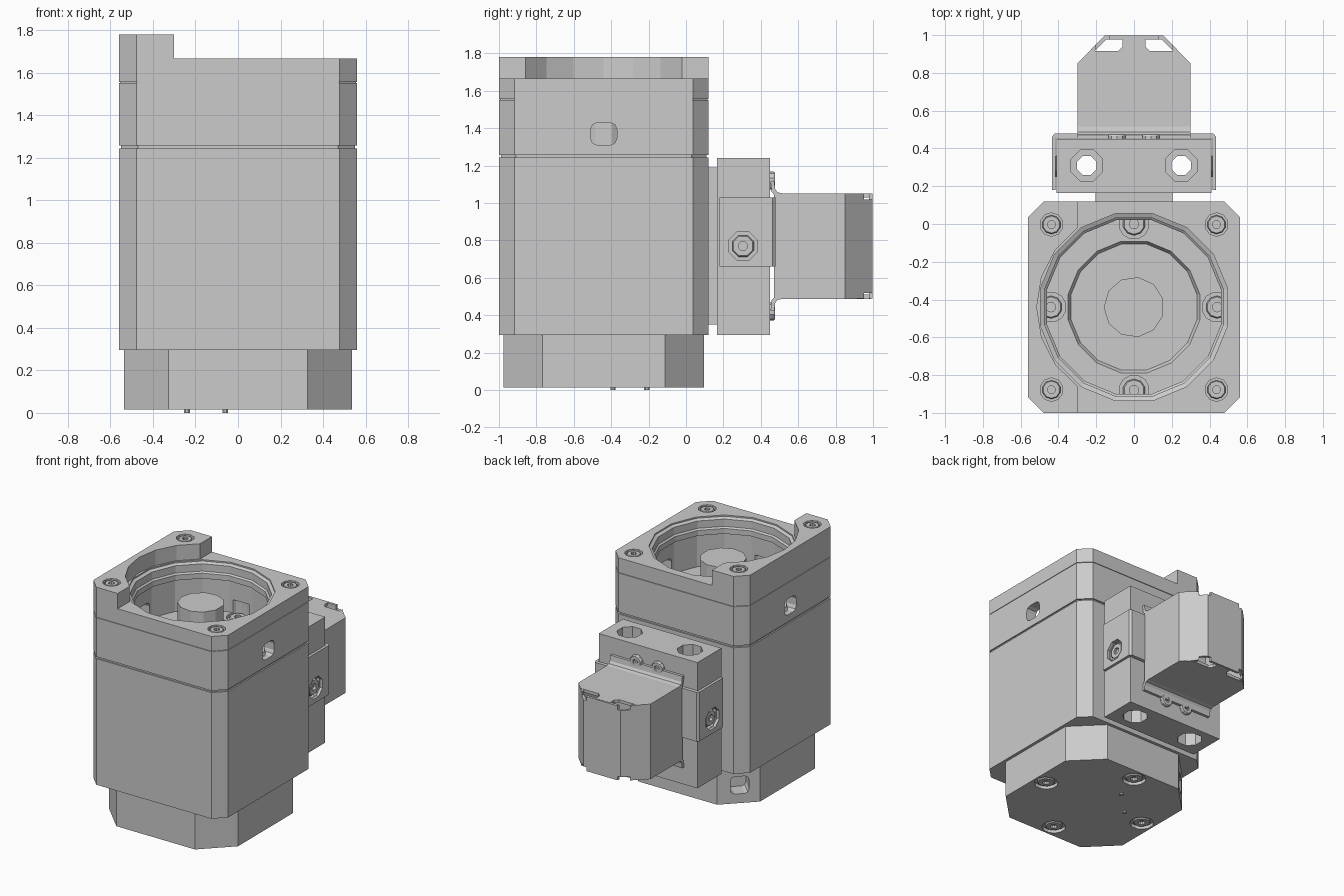
import bpy, bmesh
from math import cos, sin, pi, radians
from mathutils import Vector, Matrix

if "Cube" in bpy.data.objects:
    bpy.data.objects.remove(bpy.data.objects["Cube"])

CY = -0.44  # motor axis lies at x = 0, y = CY
UP, DOWN = (0, 0, 1), (0, 0, -1)


def finish(name, bm):
    bmesh.ops.remove_doubles(bm, verts=bm.verts, dist=1e-5)
    bmesh.ops.recalc_face_normals(bm, faces=bm.faces)
    me = bpy.data.meshes.new(name)
    bm.to_mesh(me)
    bm.free()
    ob = bpy.data.objects.new(name, me)
    bpy.context.collection.objects.link(ob)
    return ob


def prism(name, pts, h0, h1, axis='z'):
    """Extrude a 2D outline along z (xy outline) or x (yz outline)."""
    put = (lambda a, b, h: (a, b, h)) if axis == 'z' else (lambda a, b, h: (h, a, b))
    bm = bmesh.new()
    lo, hi = ([bm.verts.new(put(a, b, h)) for a, b in pts] for h in (h0, h1))
    bm.faces.new(lo)
    bm.faces.new(hi)
    for i in range(len(pts)):
        j = (i + 1) % len(pts)
        bm.faces.new((lo[i], lo[j], hi[j], hi[i]))
    return finish(name, bm)


def lathe(name, profile, sides, loc, direction=UP):
    """Turn (radius, height) points into a closed solid along a direction."""
    mat = Matrix.Translation(loc) @ Vector(UP).rotation_difference(Vector(direction)).to_matrix().to_4x4()
    bm = bmesh.new()
    rings = []
    for r, h in profile:
        angles = [2 * pi * (k + 0.5) / sides for k in range(sides)]
        rings.append([bm.verts.new(mat @ Vector((r * cos(a), r * sin(a), h))) for a in angles] if r
                     else [bm.verts.new(mat @ Vector((0, 0, h)))] * sides)
    for a, b in zip(rings, rings[1:]):
        for k in range(sides):
            j = (k + 1) % sides
            bm.faces.new(list(dict.fromkeys((a[k], a[j], b[j], b[k]))))
    # merge flat end fans into single caps
    bmesh.ops.recalc_face_normals(bm, faces=bm.faces)
    bmesh.ops.dissolve_limit(bm, angle_limit=radians(0.5), verts=bm.verts, edges=bm.edges)
    return finish(name, bm)


def cyl(name, r, h0, h1, loc, direction=UP, sides=12):
    return lathe(name, [(0, h0), (r, h0), (r, h1), (0, h1)], sides, loc, direction)


def screw(name, loc, direction, r, sides=10):
    """Screw head with a socket; loc is the centre of its outer face."""
    s = r * 0.42
    return lathe(name, [(0, -0.02), (s, -0.02), (s, 0), (r * .9, 0), (r, -0.008), (r, -0.04), (0, -0.04)],
                 sides, loc, direction)


def cut(ob, cutters, keep=False):
    for c in cutters:
        m = ob.modifiers.new("cut", 'BOOLEAN')
        m.operation, m.solver, m.object = 'DIFFERENCE', 'EXACT', c
    dg = bpy.context.evaluated_depsgraph_get()
    me = bpy.data.meshes.new_from_object(ob.evaluated_get(dg))
    ob.modifiers.clear()
    ob.data = me
    for c in cutters:
        c.hide_render = True
        if not keep:
            bpy.data.objects.remove(c)


def octagon(h, c, cy=CY):
    q = [(h, h - c), (h - c, h), (-h + c, h), (-h, h - c)]
    q += [(-x, -y) for x, y in q]
    return [(x, y + cy) for x, y in q]


def rounded(w, h, c, x0=0, y0=0):
    a = c * 0.3
    pts = []
    for sx, sy in ((1, 1), (-1, 1), (-1, -1), (1, -1)):
        p = [(w, h - c), (w - a, h - a), (w - c, h)]
        pts += [(x0 + sx * x, y0 + sy * y) for x, y in (p if sx * sy > 0 else p[::-1])]
    return pts


ring = [(0.44, CY), (-0.44, CY), (0, CY + 0.44), (0, CY - 0.44)]

# lower foot with screw pockets and a cable window in one chamfer
foot = prism("foot", octagon(0.537, 0.21), 0.015, 0.30)
cutters = [cyl("cutter", 0.085, -0.1, 0.025, (x, y, 0.015), sides=12) for x, y in ring]
window = prism("cutter", rounded(0.065, 0.065, 0.03), -0.12, 0.12, 'x')
window.matrix_world = Matrix.Translation((-0.435, -0.015, 0.15)) @ Matrix.Rotation(radians(135), 4, 'Z')
bpy.context.view_layer.update()
cut(foot, cutters + [window])
for x, y in ring:
    screw("foot_screw", (x, y, 0.02), DOWN, 0.062)
for x, y in ((-0.24, -0.39), (-0.06, -0.21)):
    cyl("locating_pin", 0.015, 0, 0.03, (x, y, 0), sides=8)

# main body
prism("main_body", octagon(0.56, 0.082), 0.295, 1.243)
prism("body_seam", octagon(0.55, 0.08), 1.235, 1.262)

# upper housing, seam and flange share one stepped bore
upper = prism("upper_housing", octagon(0.56, 0.082), 1.257, 1.551)
seam = prism("flange_seam", octagon(0.554, 0.08), 1.545, 1.56)
flange = prism("top_flange", octagon(0.56, 0.082), 1.555, 1.665)
bore = lathe("bore_cutter", [(0, 1.275), (0.34, 1.275), (0.355, 1.30), (0.485, 1.30), (0.485, 1.535),
                             (0.47, 1.54), (0.47, 1.58), (0.482, 1.59), (0.482, 1.645),
                             (0.505, 1.655), (0.505, 1.9), (0, 1.9)], 16, (0, CY, 0))
for ob in (seam, flange, upper):
    cut(ob, [bore], keep=True)
bpy.data.objects.remove(bore)
cutters = [cyl("cutter", 0.08, 1.275, 1.40, (x, y, 0), sides=12) for x, y in ring]
cutters.append(prism("cutter", rounded(0.07, 0.06, 0.035, CY, 1.37), -0.7, 0.7, 'x'))
cut(upper, cutters)
for x, y in ring:
    screw("inner_screw", (x, y, 1.305), UP, 0.06)
cyl("shaft", 0.16, 1.262, 1.58, (0, CY, 0), sides=11)

# raised side plateau with a curved inner edge
arc = [radians(180 + 54.4 - 108.8 * k / 6) for k in range(7)]
edge = [(-0.30, 0.12), (-0.478, 0.12), (-0.56, 0.038), (-0.56, -0.918), (-0.478, -1.0), (-0.30, -1.0)]
plateau = prism("raised_plateau", edge + [(0.515 * cos(a), CY + 0.515 * sin(a)) for a in arc], 1.664, 1.78)

# corner screws in the flange and plateau
for sx in (-1, 1):
    top, part = (1.78, plateau) if sx < 0 else (1.665, flange)
    spots = [(sx * 0.437, CY + sy * 0.437, top) for sy in (-1, 1)]
    cut(part, [cyl("cutter", 0.062, -0.03, 0.1, p, sides=10) for p in spots])
    for x, y, z in spots:
        screw("corner_screw", (x, y, z - 0.004), UP, 0.05)

# connector block and its backing plate
prism("backing_plate", [(-0.205, 0.11), (0.205, 0.11), (0.205, 0.17), (-0.205, 0.17)], 0.35, 1.19)
block = prism("connector_block", [(-0.41, 0.165), (0.41, 0.165), (0.41, 0.45), (-0.41, 0.45)], 0.295, 1.24)
cutters = []
for sx in (-1, 1):
    cutters.append(lathe("cutter", [(0, 0.2), (0.09, 0.2), (0.09, 0.42), (0.055, 0.42), (0.055, 1.12),
                                    (0.09, 1.12), (0.09, 1.4), (0, 1.4)], 8, (sx * 0.25, 0.31, 0)))
    cutters.append(cyl("cutter", 0.085, 0.385, 0.6, (0, 0.305, 0.77), (sx, 0, 0), 8))
cut(block, cutters)

# sheet metal ears wrapping the block, with side screws
for sx in (-1, 1):
    pts = [(0.435, 0.18), (0.435, 0.462), (0.42, 0.478), (0.28, 0.478), (0.28, 0.452), (0.415, 0.452), (0.415, 0.18)]
    ear = prism("bracket_ear", [(sx * x, y) for x, y in pts], 0.66, 1.03)
    cut(ear, [cyl("cutter", 0.083, 0.3, 0.6, (0, 0.305, 0.77), (sx, 0, 0), 8)])
    screw("ear_screw", (sx * 0.42, 0.305, 0.77), (sx, 0, 0), 0.062, 8)
    for z in (0.42, 1.12):
        screw("block_screw", (sx * 0.09, 0.475, z), (0, 1, 0), 0.048)

# connector hood: bent wall, top and bottom plates with end tabs, curled lips
outer = [(0.30, 0.47), (0.30, 0.85), (0.155, 0.998), (-0.155, 0.998), (-0.30, 0.85), (-0.30, 0.47)]
inner = [(-0.28, 0.47), (-0.28, 0.842), (-0.147, 0.978), (0.147, 0.978), (0.28, 0.842), (0.28, 0.47)]
wall = prism("hood_wall", outer + inner, 0.49, 1.05)
cutters = []
for sx in (-1, 1):  # corner notches
    for z in (0.49, 1.05):
        cutters.append(prism("cutter", [(sx * x, y) for x, y in
                       ((0.13, 0.95), (0.13, 1.05), (0.20, 1.05), (0.20, 0.88))], z - 0.03, z + 0.03))
cut(wall, cutters)
half = [(0.30, 0.49), (0.30, 0.85), (0.235, 0.915), (0.085, 0.915), (0.06, 0.94), (0.06, 0.99)]
sheet = half + [(-x, y) for x, y in half[::-1]]
prism("hood_top", sheet, 1.03, 1.052)
prism("hood_bottom", sheet, 0.488, 0.51)
lip = [(0.452, 1.115), (0.472, 1.115), (0.477, 1.075), (0.488, 1.058), (0.515, 1.052),
       (0.515, 1.03), (0.478, 1.036), (0.458, 1.06)]
prism("hood_lip_top", lip, -0.30, 0.30, 'x')
prism("hood_lip_bottom", [(y, 1.54 - z) for y, z in lip], -0.30, 0.30, 'x')
